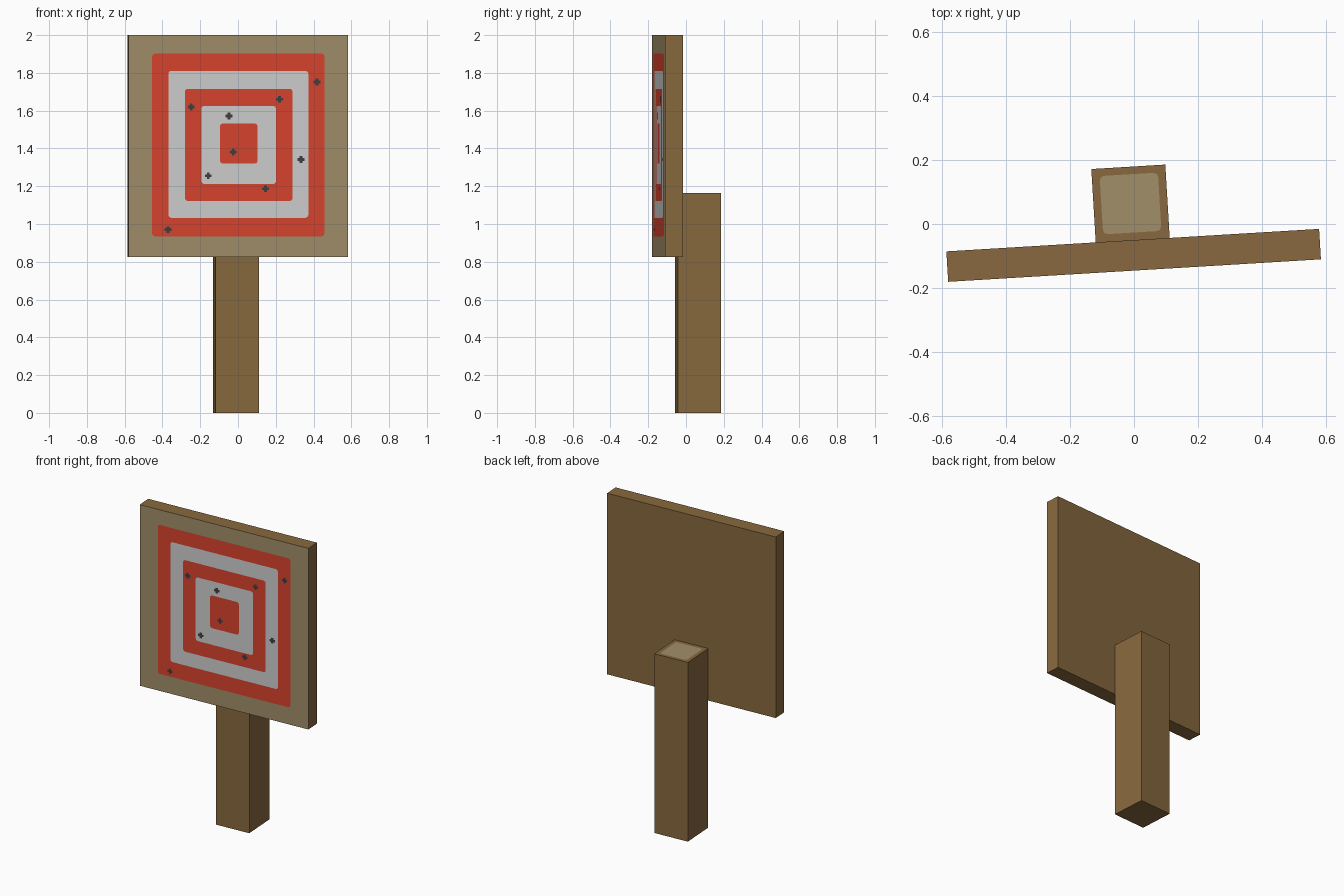
import bpy, bmesh, math
from mathutils import Matrix

if "Cube" in bpy.data.objects:
    bpy.data.objects.remove(bpy.data.objects["Cube"])


def material(name, srgb):
    m = bpy.data.materials.new(name)
    lin = [((c / 255 + 0.055) / 1.055) ** 2.4 for c in srgb]
    m.diffuse_color = (*lin, 1)
    m.use_nodes = True
    m.node_tree.nodes["Principled BSDF"].inputs["Base Color"].default_value = m.diffuse_color
    return m


brown = material("brown wood", (136, 105, 62))
tan = material("tan wood", (162, 142, 106))
red = material("red paint", (216, 67, 45))
white = material("white paint", (206, 206, 206))
dark = material("dark hole", (62, 62, 62))

TURN = Matrix.Rotation(math.radians(3.45), 4, 'Z')   # whole sign is slightly turned
K = 3                                                # points per rounded corner


def rounded(x0, x1, y0, y1, r=0.014):
    """Points of a rounded rectangle, counter-clockwise from lower left."""
    pts = []
    corners = [(x0 + r, y0 + r), (x1 - r, y0 + r), (x1 - r, y1 - r), (x0 + r, y1 - r)]
    for c, (cx, cy) in enumerate(corners):
        for k in range(K):
            a = math.pi + c * math.pi / 2 + k / (K - 1) * math.pi / 2
            pts.append((cx + r * math.cos(a), cy + r * math.sin(a)))
    return pts


def finish(name, bm, mats, matrix):
    bm.transform(matrix)
    me = bpy.data.meshes.new(name)
    bm.to_mesh(me)
    bm.free()
    for m in mats:
        me.materials.append(m)
    ob = bpy.data.objects.new(name, me)
    bpy.context.collection.objects.link(ob)
    return ob


def painted_block(name, w, h, depth, bands, mats, slots, matrix):
    """Block with its +Z face cut into nested flush bands; slots = one per band."""
    bm = bmesh.new()
    rect = [(-w / 2, -h / 2), (w / 2, -h / 2), (w / 2, h / 2), (-w / 2, h / 2)]
    front = [bm.verts.new((x, y, 0)) for x, y in rect]
    back = [bm.verts.new((x, y, -depth)) for x, y in rect]
    bm.faces.new(back[::-1])
    for i in range(4):
        j = (i + 1) % 4
        bm.faces.new((back[i], back[j], front[j], front[i]))
    loops = [[bm.verts.new((x, y, 0)) for x, y in rounded(*b)] for b in bands]
    n = 4 * K
    # outermost band: square corners to rounded corners
    for i in range(n):
        j = (i + 1) % n
        a, b = front[i // K], front[j // K]
        vs = (a, loops[0][j], loops[0][i]) if a is b else (a, b, loops[0][j], loops[0][i])
        bm.faces.new(vs).material_index = slots[0]
    # nested bands and centre
    for s, o, q in zip(slots[1:], loops, loops[1:]):
        for i in range(n):
            j = (i + 1) % n
            bm.faces.new((o[i], o[j], q[j], q[i])).material_index = s
    bm.faces.new(loops[-1]).material_index = slots[-1]
    return finish(name, bm, mats, matrix)


# Post with pale end grain on top
painted_block("post", 0.231, 0.229, 1.163, [(-0.091, 0.091, -0.091, 0.091)],
              [brown, tan], [0, 1],
              TURN @ Matrix.Translation((-0.007, 0.0645, 1.163)))

# Target board with square rings on its front
ZC = 1.4125
rings = [(-0.457, 0.457, 0.935, 1.902), (-0.371, 0.371, 1.033, 1.811),
         (-0.283, 0.287, 1.122, 1.716), (-0.196, 0.200, 1.212, 1.625),
         (-0.097, 0.102, 1.320, 1.532)]
BOARD = TURN @ Matrix.Translation((-0.007, -0.145, ZC)) @ Matrix.Rotation(math.pi / 2, 4, 'X')
painted_block("target_board", 1.164, 1.175, 0.095,
              [(a, b, c - ZC, d - ZC) for a, b, c, d in rings],
              [brown, tan, red, white], [1, 2, 3, 2, 3, 2], BOARD)

# Small plus-shaped holes, thin plates on the board front
holes = [(-0.25, 1.62), (-0.05, 1.572), (-0.027, 1.381), (0.218, 1.66), (0.417, 1.752),
         (0.333, 1.341), (0.144, 1.187), (-0.16, 1.255), (-0.373, 0.97)]
bm = bmesh.new()
A, B = 0.018, 0.0075
plus = [(A, -B), (A, B), (B, B), (B, A), (-B, A), (-B, B),
        (-A, B), (-A, -B), (-B, -B), (-B, -A), (B, -A), (B, -B)]
for hx, hz in holes:
    bm.faces.new([bm.verts.new((hx + x, hz - ZC + y, 0.0015)) for x, y in plus])
finish("arrow_holes", bm, [dark], BOARD)
